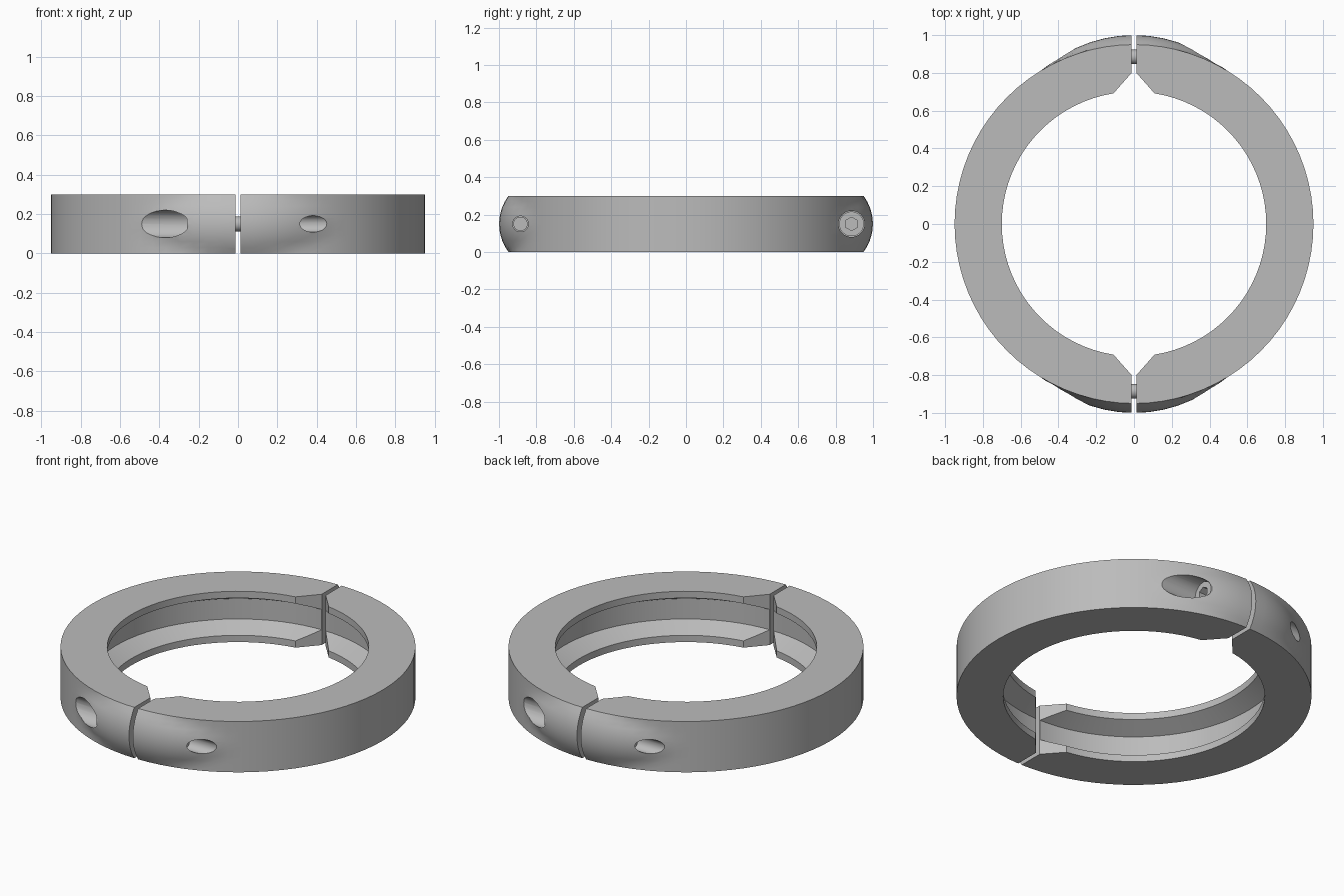
import bpy, bmesh, math
from mathutils import Matrix, Vector

cube = bpy.data.objects.get("Cube")
if cube:
    bpy.data.objects.remove(cube, do_unlink=True)

HEIGHT, MID = 0.3, 0.15
OUTER, INNER, GROOVE = 0.95, 0.7, 0.8
BOLT_Y, GAP = 0.885, 0.0125

grey = bpy.data.materials.new("plain grey")
grey.use_nodes = True
colour = (0.5, 0.5, 0.5, 1)
grey.diffuse_color = colour
grey.node_tree.nodes["Principled BSDF"].inputs["Base Color"].default_value = colour


def finish(bm, name):
    bmesh.ops.recalc_face_normals(bm, faces=bm.faces)
    mesh = bpy.data.meshes.new(name)
    bm.to_mesh(mesh)
    bm.free()
    mesh.materials.append(grey)
    obj = bpy.data.objects.new(name, mesh)
    bpy.context.collection.objects.link(obj)
    return obj


def prism(name, points, z0, z1, matrix=Matrix()):
    """Extrude a flat outline along z."""
    bm = bmesh.new()
    face = bm.faces.new([bm.verts.new((x, y, z0)) for x, y in points])
    out = bmesh.ops.extrude_face_region(bm, geom=[face])
    top = [v for v in out["geom"] if isinstance(v, bmesh.types.BMVert)]
    bmesh.ops.translate(bm, verts=top, vec=(0, 0, z1 - z0))
    bmesh.ops.transform(bm, matrix=matrix, verts=bm.verts)
    return finish(bm, name)


def rod(name, radius, x0, x1, y, sides=32):
    """Cylinder along x at bolt height."""
    pts = [(radius * math.cos(i * math.tau / sides), radius * math.sin(i * math.tau / sides))
           for i in range(sides)]
    place = Matrix.Translation((0, y, MID)) @ Matrix.Rotation(math.pi / 2, 4, "Y")
    return prism(name, pts, x0, x1, place)


def activate(obj):
    bpy.ops.object.select_all(action="DESELECT")
    obj.select_set(True)
    bpy.context.view_layer.objects.active = obj


def cut(obj, cutter, operation="DIFFERENCE"):
    activate(obj)
    mod = obj.modifiers.new("cut", "BOOLEAN")
    mod.object, mod.operation, mod.solver = cutter, operation, "EXACT"
    bpy.ops.object.modifier_apply(modifier=mod.name)
    bpy.data.objects.remove(cutter, do_unlink=True)


def smooth(obj):
    activate(obj)
    bpy.ops.object.shade_smooth_by_angle(angle=math.radians(25))


def outer_radius(angle, z):
    """Plain cylinder, swelling into a rounded boss near each joint."""
    centre, tube = 0.275, 0.25
    ring = 0.475 + math.sqrt(tube ** 2 - (z - MID) ** 2)
    reach = ring ** 2 - (centre * math.cos(angle)) ** 2
    return max(OUTER, centre * abs(math.sin(angle)) + math.sqrt(reach))


# Half ring: swept section with a trapezoid groove inside
levels, steps = 10, 40
groove = [(INNER, HEIGHT), (INNER, 0.26), (GROOVE, 0.21),
          (GROOVE, 0.09), (INNER, 0.04), (INNER, 0)]
bm = bmesh.new()
loops = []
for i in range(steps + 1):
    a = math.pi * (i / steps - 0.5)
    zs = [HEIGHT * k / levels for k in range(levels + 1)]
    section = [(outer_radius(a, z), z) for z in zs] + groove
    loops.append([bm.verts.new((r * math.cos(a), r * math.sin(a), z)) for r, z in section])
for p, q in zip(loops, loops[1:]):
    for k in range(len(p)):
        n = (k + 1) % len(p)
        bm.faces.new((p[k], q[k], q[n], p[n]))
bm.faces.new(loops[0])
bm.faces.new(loops[-1])
left = finish(bm, "left_half_ring")

# Joint gaps with chamfered inner corners
half_gap = [(GAP, 1.1), (GAP, 0.8), (0.11, 0.69), (0.11, 0.5)]
for side in (-1, 1):
    outline = [(x, y * side) for x, y in half_gap]
    outline += [(-0.2, 0.5 * side), (-0.2, 1.1 * side)]
    cut(left, prism("gap_cutter", outline, -0.1, HEIGHT + 0.1))

# Threaded hole in front, clearance hole and counterbore behind
cut(left, rod("thread_cutter", 0.042, -0.1, 0.8, -BOLT_Y))
cut(left, rod("clearance_cutter", 0.042, -0.1, 0.3, BOLT_Y))
cut(left, rod("counterbore_cutter", 0.07, 0.14, 0.8, BOLT_Y))
smooth(left)

# Cap screw with hex socket
screw = rod("back_screw", 0.066, 0.14, 0.26, BOLT_Y)
cut(screw, rod("socket_cutter", 0.036, 0.2, 0.4, BOLT_Y, 6))
cut(screw, rod("shank", 0.038, -0.28, 0.15, BOLT_Y), "UNION")
smooth(screw)

# Matching half and screw, turned half way round
for part, name in ((left, "right_half_ring"), (screw, "front_screw")):
    twin = bpy.data.objects.new(name, part.data.copy())
    twin.data.transform(Matrix.Rotation(math.pi, 4, "Z"))
    bpy.context.collection.objects.link(twin)
